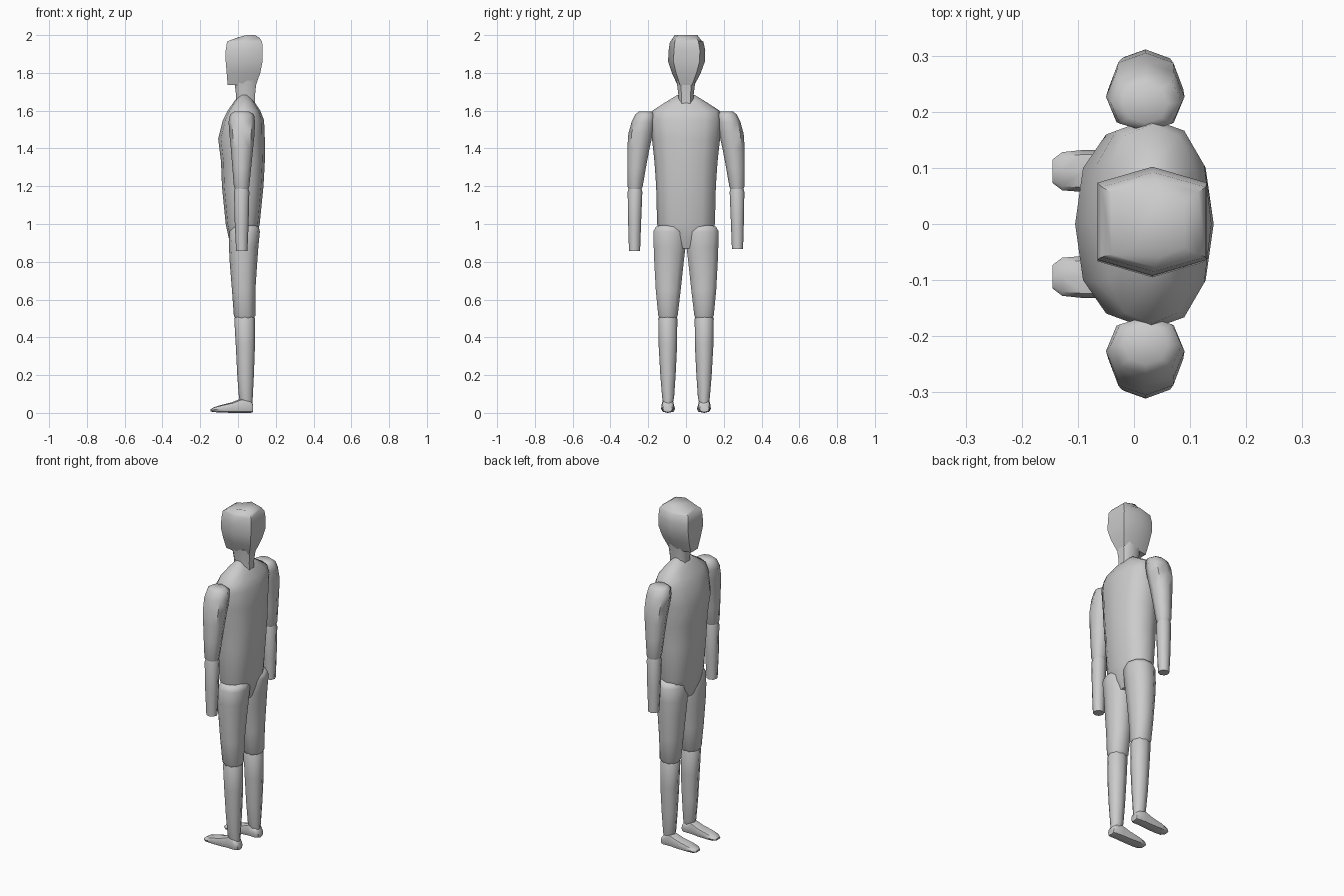
import bpy, bmesh
from math import sin, cos, pi, copysign, radians


def loft(name, sections, n=8, power=0.9, axis='z', side=1, phase=0.0):
    """Skin rounded rings. Section = (station, a0, a1, b0, b1) bounds of the ring."""
    raw = [(2 * pi * (i + phase) / n) for i in range(n)]
    soft = lambda v: copysign(abs(v) ** power, v) if abs(v) > 1e-6 else 0.0
    unit = [(soft(cos(t)), soft(sin(t))) for t in raw]
    ma = max(abs(u[0]) for u in unit)
    mb = max(abs(u[1]) for u in unit)
    bm = bmesh.new()
    rings = []
    for t, a0, a1, b0, b1 in sections:
        ring = []
        for u, v in unit:
            a = (a0 + a1) / 2 + u / ma * (a1 - a0) / 2
            b = (b0 + b1) / 2 + v / mb * (b1 - b0) / 2
            co = (a, b * side, t) if axis == 'z' else (t, a * side, b)
            ring.append(bm.verts.new(co))
        rings.append(ring)
    for lo, hi in zip(rings, rings[1:]):
        for i in range(n):
            j = (i + 1) % n
            bm.faces.new((lo[i], lo[j], hi[j], hi[i]))
    bm.faces.new(rings[0])
    bm.faces.new(rings[-1])
    bmesh.ops.recalc_face_normals(bm, faces=bm.faces)
    mesh = bpy.data.meshes.new(name)
    bm.to_mesh(mesh)
    bm.free()
    ob = bpy.data.objects.new(name, mesh)
    bpy.context.collection.objects.link(ob)
    bpy.ops.object.select_all(action='DESELECT')
    ob.select_set(True)
    bpy.context.view_layer.objects.active = ob
    bpy.ops.object.shade_smooth_by_angle(angle=radians(50))
    return ob


# Head and neck: hexagonal rings with flat face and back
head = loft("head", [
    (1.735, -0.055, 0.095, -0.045, 0.045),
    (1.80, -0.06, 0.118, -0.075, 0.078),
    (1.86, -0.065, 0.13, -0.095, 0.10),
    (1.92, -0.065, 0.13, -0.092, 0.102),
    (1.965, -0.058, 0.128, -0.085, 0.092),
    (1.985, -0.04, 0.115, -0.077, 0.08),
    (2.00, 0.00, 0.09, -0.06, 0.06)], n=6, power=0.5, phase=0.5)
# Crown slopes down slightly toward the face
for v in head.data.vertices:
    if v.co.z > 1.98 and v.co.x < 0.04:
        v.co.z -= 0.012
loft("neck", [
    (1.60, -0.01, 0.092, -0.036, 0.036),
    (1.68, -0.01, 0.09, -0.04, 0.04),
    (1.76, -0.02, 0.098, -0.05, 0.05)], power=0.6, phase=0.5)

# Torso with sloping shoulders and narrowed waist
loft("torso", [
    (0.87, -0.035, 0.08, -0.06, 0.06),
    (0.93, -0.05, 0.10, -0.13, 0.13),
    (1.00, -0.065, 0.115, -0.153, 0.153),
    (1.20, -0.085, 0.135, -0.158, 0.158),
    (1.33, -0.09, 0.142, -0.167, 0.167),
    (1.45, -0.105, 0.142, -0.18, 0.18),
    (1.55, -0.08, 0.138, -0.188, 0.188),
    (1.60, -0.055, 0.118, -0.178, 0.178),
    (1.65, -0.02, 0.085, -0.10, 0.10),
    (1.683, 0.01, 0.055, -0.045, 0.045)], n=12, power=0.85)

for side, label in ((1, "left"), (-1, "right")):
    # Arm: upper arm with angular shoulder, then tapered forearm
    loft(label + "_upper_arm", [
        (1.175, -0.012, 0.052, 0.24, 0.30),
        (1.20, -0.022, 0.06, 0.229, 0.31),
        (1.30, -0.03, 0.07, 0.212, 0.311),
        (1.40, -0.038, 0.08, 0.193, 0.311),
        (1.48, -0.046, 0.088, 0.175, 0.305),
        (1.54, -0.05, 0.09, 0.165, 0.288),
        (1.58, -0.042, 0.085, 0.165, 0.268),
        (1.595, -0.02, 0.06, 0.18, 0.25)], side=side)
    low = 0.868 if side > 0 else 0.858
    loft(label + "_forearm", [
        (low, -0.01, 0.05, 0.243, 0.302),
        (1.00, -0.017, 0.056, 0.238, 0.306),
        (1.17, -0.021, 0.06, 0.231, 0.309),
        (1.205, -0.012, 0.05, 0.24, 0.30)], side=side)

    # Leg: thigh and shin overlap at the knee
    loft(label + "_thigh", [
        (0.495, -0.01, 0.08, 0.055, 0.137),
        (0.515, -0.022, 0.092, 0.044, 0.147),
        (0.65, -0.032, 0.092, 0.028, 0.16),
        (0.80, -0.044, 0.102, 0.012, 0.168),
        (0.88, -0.048, 0.108, 0.002, 0.171),
        (0.96, -0.045, 0.116, 0.002, 0.173),
        (0.985, -0.03, 0.11, 0.015, 0.16),
        (0.995, 0.00, 0.09, 0.04, 0.13)], n=10, side=side)
    loft(label + "_shin", [
        (0.03, 0.025, 0.075, 0.075, 0.115),
        (0.08, 0.005, 0.078, 0.063, 0.126),
        (0.20, -0.004, 0.084, 0.055, 0.136),
        (0.36, -0.012, 0.09, 0.047, 0.145),
        (0.50, -0.02, 0.09, 0.046, 0.147),
        (0.522, -0.01, 0.08, 0.056, 0.137)], side=side)

    # Foot: flat wedge from heel to toe, pointing to -x
    loft(label + "_foot", [
        (0.08, 0.072, 0.122, 0.004, 0.045),
        (0.066, 0.064, 0.129, 0.00, 0.065),
        (0.02, 0.063, 0.13, 0.00, 0.078),
        (-0.03, 0.06, 0.131, 0.00, 0.057),
        (-0.09, 0.057, 0.132, 0.002, 0.042),
        (-0.128, 0.06, 0.128, 0.004, 0.03),
        (-0.145, 0.073, 0.115, 0.008, 0.019)],
        power=0.7, axis='x', side=side)
